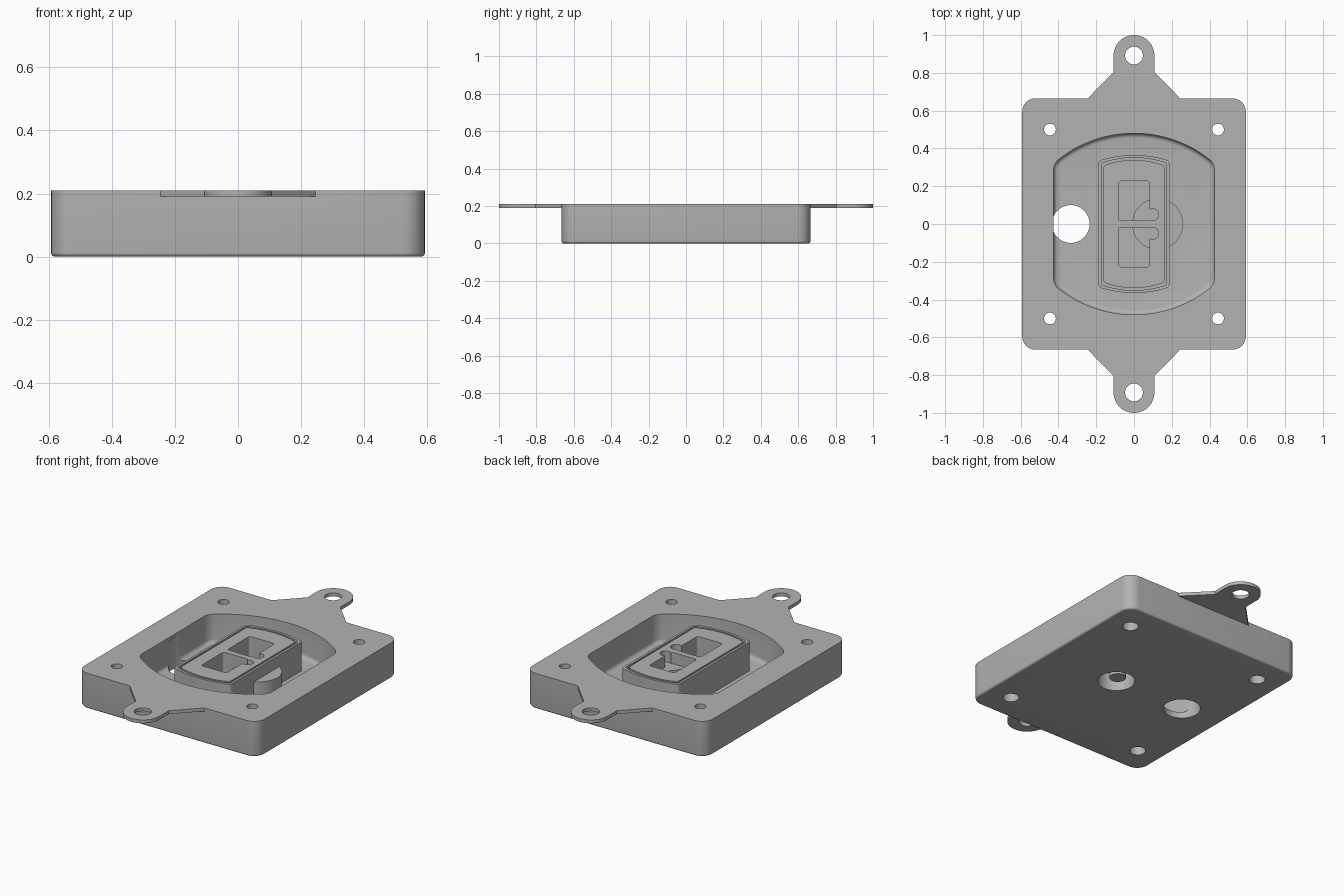
import bpy
import bmesh
from math import sin, cos, pi, asin

cube = bpy.data.objects.get("Cube")
if cube:
    bpy.data.objects.remove(cube)

grey = bpy.data.materials.new("mid grey")
grey.use_nodes = True
grey.diffuse_color = (0.45, 0.45, 0.45, 1)
grey.node_tree.nodes["Principled BSDF"].inputs["Base Color"].default_value = (0.45, 0.45, 0.45, 1)


def prism(name, points, z0, z1, radius=0, corner=None, fillet=0):
    """Extrude an outline; round chosen corners and optionally the lower edge."""
    bm = bmesh.new()
    verts = [bm.verts.new((x, y, z0)) for x, y in points]
    bm.faces.new(verts)
    if radius:
        picked = [v for v in verts if corner is None or corner(v.co)]
        bmesh.ops.bevel(bm, geom=picked, offset=radius, segments=8, profile=0.5,
                        affect='VERTICES', clamp_overlap=True)
    grown = bmesh.ops.extrude_face_region(bm, geom=bm.faces[:])
    for v in grown["geom"]:
        if isinstance(v, bmesh.types.BMVert):
            v.co.z = z1
    if fillet:
        low = [e for e in bm.edges if all(abs(v.co.z - z0) < 1e-5 for v in e.verts)]
        bmesh.ops.bevel(bm, geom=low, offset=fillet, segments=5, profile=0.5, affect='EDGES')
    bmesh.ops.recalc_face_normals(bm, faces=bm.faces[:])
    mesh = bpy.data.meshes.new(name)
    bm.to_mesh(mesh)
    bm.free()
    mesh.materials.append(grey)
    ob = bpy.data.objects.new(name, mesh)
    bpy.context.collection.objects.link(ob)
    return ob


def disc(name, x, y, r, z0, z1, n=48):
    ring = [(x + r * cos(2 * pi * i / n), y + r * sin(2 * pi * i / n)) for i in range(n)]
    return prism(name, ring, z0, z1)


def rect(x0, x1, y0, y1):
    return [(x0, y0), (x1, y0), (x1, y1), (x0, y1)]


def barrel(w, side, end, n=28):
    """Outline with straight sides and bowed ends."""
    sag = end - side
    r = (w * w + sag * sag) / (2 * sag)
    half = asin(w / r)
    top = [(r * sin(half * (1 - 2 * i / n)), end - r + r * cos(half * (1 - 2 * i / n)))
           for i in range(n + 1)]
    return top + [(-x, -y) for x, y in top]


def combine(target, tool, operation):
    mod = target.modifiers.new("combine", 'BOOLEAN')
    mod.operation = operation
    mod.solver = 'EXACT'
    mod.object = tool
    bpy.context.view_layer.objects.active = target
    bpy.ops.object.modifier_apply(modifier=mod.name)
    bpy.data.objects.remove(tool)


def add(target, tool):
    combine(target, tool, 'UNION')


def cut(target, tool):
    combine(target, tool, 'DIFFERENCE')


TOP = 0.21

# Main block
body = prism("housing", rect(-0.592, 0.592, -0.665, 0.665), 0, TOP, 0.07, fillet=0.012)

# Mounting ears at both ends
for s in (1, -1):
    arc = [(0.108 * cos(pi * i / 24), 0.892 + 0.108 * sin(pi * i / 24)) for i in range(25)]
    ear = [(0.245, 0.6), (0.245, 0.665), (0.108, 0.805)] + arc
    ear += [(-0.108, 0.805), (-0.245, 0.665), (-0.245, 0.6)]
    add(body, prism("ear", [(x, y * s) for x, y in ear], 0.19, TOP))
    cut(body, disc("ear_hole", 0, 0.892 * s, 0.047, 0.1, 0.3))

# Pocket with a filleted floor
w = 0.425
cut(body, prism("pocket", barrel(w, 0.32, 0.48), 0.035, 0.3, 0.03,
                lambda c: abs(abs(c.x) - w) < 1e-4, fillet=0.025))

# Corner screw holes, wider underneath
for x in (-0.445, 0.445):
    for y in (-0.5, 0.5):
        cut(body, disc("screw_hole", x, y, 0.031, -0.1, 0.3, 32))
        cut(body, disc("screw_recess", x, y, 0.043, -0.1, 0.05, 32))

# Large opening that bites into the pocket wall
cut(body, disc("cable_hole", -0.335, 0, 0.1, -0.1, 0.19))


# Raised island with a seal groove round its top
def island(name, inset, z0, z1):
    half = 0.187 - inset
    return prism(name, barrel(half, 0.335 - inset, 0.365 - inset), z0, z1, 0.05 - inset,
                 lambda c: abs(abs(c.x) - half) < 1e-4)


boss = island("island", 0, 0.02, 0.207)
cut(boss, island("groove", 0.014, 0.19, 0.3))
add(boss, island("top_plate", 0.026, 0.15, 0.207))

# Two keyhole-shaped cavities
for s in (1, -1):
    y0, y1 = sorted((0.018 * s, 0.227 * s))
    cut(boss, prism("cavity", rect(-0.083, 0.083, y0, y1), 0.035, 0.3, 0.015))
    cut(boss, disc("cavity_lobe", 0.099, 0.05 * s, 0.031, 0.035, 0.3, 32))
add(body, boss)

# Round socket under the island with a central pin
add(body, disc("socket", 0.125, 0, 0.135, 0.015, 0.14))
cut(body, disc("socket_bore", 0.125, 0, 0.1, -0.1, 0.105))
add(body, disc("socket_pin", 0.115, 0, 0.045, 0.025, 0.12, 32))

bpy.ops.object.select_all(action='DESELECT')
body.select_set(True)
bpy.context.view_layer.objects.active = body
bpy.ops.object.shade_smooth_by_angle(angle=0.6)
